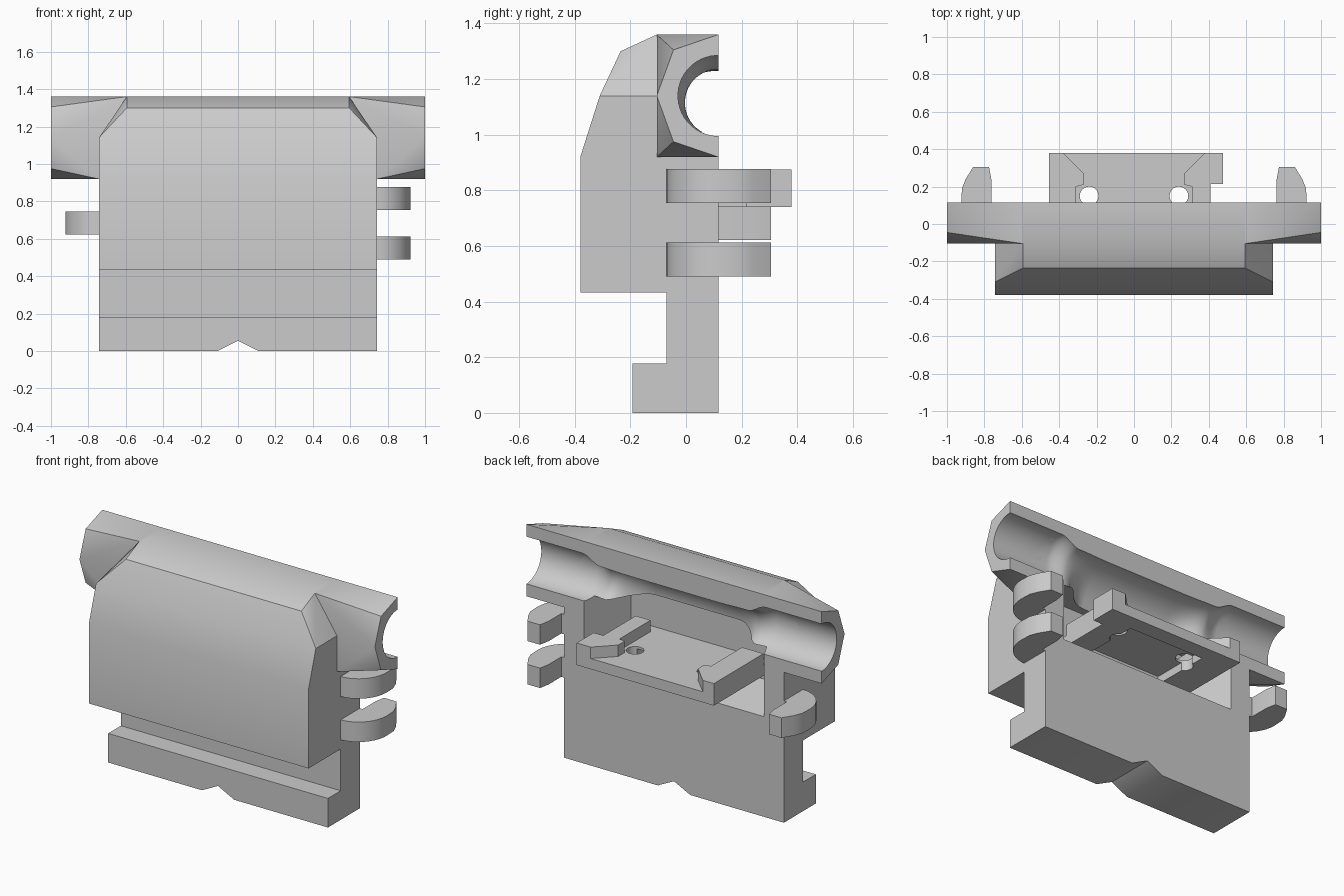
import bpy, bmesh, math

cube = bpy.data.objects.get("Cube")
if cube:
    bpy.data.objects.remove(cube)

grey = bpy.data.materials.new("plain grey")
grey.use_nodes = True
grey.diffuse_color = (0.6, 0.6, 0.6, 1)
grey.node_tree.nodes["Principled BSDF"].inputs["Base Color"].default_value = (0.6, 0.6, 0.6, 1)


def finish(name, bm):
    bmesh.ops.recalc_face_normals(bm, faces=bm.faces[:])
    mesh = bpy.data.meshes.new(name)
    bm.to_mesh(mesh)
    bm.free()
    mesh.materials.append(grey)
    ob = bpy.data.objects.new(name, mesh)
    bpy.context.collection.objects.link(ob)
    return ob


def hull(name, points):
    bm = bmesh.new()
    for p in points:
        bm.verts.new(p)
    bmesh.ops.convex_hull(bm, input=bm.verts[:])
    loose = [v for v in bm.verts if not v.link_faces]
    bmesh.ops.delete(bm, geom=loose, context='VERTS')
    bmesh.ops.dissolve_limit(bm, angle_limit=0.01, verts=bm.verts[:], edges=bm.edges[:])
    return finish(name, bm)


def box(name, x, y, z):
    return hull(name, [(a, b, c) for a in x for b in y for c in z])


def prism(name, outline, z0, z1):
    """Extrude a plan outline from z0 to z1."""
    bm = bmesh.new()
    face = bm.faces.new([bm.verts.new((x, y, z0)) for x, y in outline])
    out = bmesh.ops.extrude_face_region(bm, geom=[face])
    top = [v for v in out["geom"] if isinstance(v, bmesh.types.BMVert)]
    bmesh.ops.translate(bm, verts=top, vec=(0, 0, z1 - z0))
    return finish(name, bm)


def tube(name, stations, segments=48):
    """Loft circles standing across x; stations hold x, centre z and radius."""
    bm = bmesh.new()
    rings = []
    for x, cz, r in stations:
        angles = [math.tau * (i + 0.5) / segments for i in range(segments)]
        rings.append([bm.verts.new((x, BACK + r * math.cos(a), cz + r * math.sin(a))) for a in angles])
    for a, b in zip(rings, rings[1:]):
        for i in range(segments):
            j = (i + 1) % segments
            bm.faces.new((a[i], a[j], b[j], b[i]))
    bm.faces.new(rings[0])
    bm.faces.new(rings[-1])
    return finish(name, bm)


def ease(a, b, steps=7):
    """Smooth steps from station a up to, but not including, station b."""
    out = []
    for i in range(steps):
        t = i / steps
        s = t * t * (3 - 2 * t)
        out.append((a[0] + (b[0] - a[0]) * t, a[1] + (b[1] - a[1]) * s, a[2] + (b[2] - a[2]) * s))
    return out


def cut(target, *cutters):
    bpy.context.view_layer.objects.active = target
    for c in cutters:
        mod = target.modifiers.new("cut", 'BOOLEAN')
        mod.operation = 'DIFFERENCE'
        mod.solver = 'EXACT'
        mod.object = c
        bpy.ops.object.modifier_apply(modifier=mod.name)


BACK = 0.116     # rear split plane
HALF = 0.744     # half width of the body
NECK = 0.594     # half width at the top of the body

# Cutters: a bore that dips into a wider middle chamber
mouth, throat, chamber = (-0.62, 1.14, 0.145), (-0.5, 1.115, 0.12), (-0.28, 1.0, 0.23)
stations = [(-1.1, 1.14, 0.145)] + ease(mouth, throat) + ease(throat, chamber) + [chamber]
stations += [(-x, z, r) for x, z, r in reversed(stations)]
bore = tube("bore_cutter", stations)
pocket = hull("pocket_cutter", [(s * x, y, z) for s in (-1, 1) for x, y, z in (
    (0.615, 0.13, 0.61), (0.615, 0.13, 1.0), (0.49, -0.17, 0.68), (0.49, -0.17, 1.04))])
notch = hull("notch_cutter", [(x, y, z) for y in (-0.5, 0.5)
             for x, z in ((-0.15, -0.02), (0.15, -0.02), (0, 0.055))])

# Main body with chamfered shoulders
profile = [(HALF, -0.38, 0.433), (HALF, -0.38, 0.92), (HALF, -0.31, 1.14), (NECK, -0.235, 1.30),
           (NECK, -0.105, 1.36), (NECK, BACK, 1.36), (HALF, -0.105, 1.14), (HALF, BACK, 1.14),
           (HALF, BACK, 0.433)]
body = hull("body", [(s * x, y, z) for s in (-1, 1) for x, y, z in profile])
cut(body, bore, pocket)

# Lower wall and foot
wall = box("lower_wall", (-HALF, HALF), (-0.07, BACK), (0.178, 0.433))
foot = box("foot", (-HALF, HALF), (-0.193, BACK), (0, 0.178))
cut(foot, notch)

# Tapered pipe arms
arms = []
for side, s in (("left", 1), ("right", -1)):
    pts = [(NECK, -0.105, 1.36), (NECK, BACK, 1.36), (HALF, -0.105, 0.92), (HALF, BACK, 0.92),
           (1, BACK, 1.36), (1, -0.045, 1.305), (1, -0.105, 1.14), (1, -0.045, 0.975), (1, BACK, 0.92)]
    arm = hull(side + "_arm", [(s * x, y, z) for x, y, z in pts])
    cut(arm, bore, pocket)
    arms.append(arm)

# Side hooks: two on the left, one on the right
arc = [(0.74 + 0.183 * math.sin(a), 0.12 - 0.19 * math.cos(a))
       for a in [math.pi / 2 * i / 10 for i in range(11)]]
hook_plan = arc + [(0.92, 0.19), (0.9, 0.24), (0.86, 0.305), (0.775, 0.305), (0.763, 0.24),
                   (0.763, BACK), (0.74, BACK)]
hooks = []
for name, s, z0, z1 in (("left_lower_hook", 1, 0.49, 0.612), ("left_upper_hook", 1, 0.755, 0.877),
                        ("right_hook", -1, 0.622, 0.745)):
    hooks.append(prism(name, [(s * x, y) for x, y in hook_plan], z0, z1))

# Latch tray with raised ends
tray = box("latch_tray", (-0.455, 0.41), (-0.165, 0.38), (0.74, 0.805))
recess = box("recess_cutter", (-0.26, 0.26), (-0.1, 0.28), (0.7, 0.79))
cut(tray, recess)
wings = []
for side, s, edge in (("left", 1, 0.41), ("right", -1, 0.455)):
    plan = [(edge, -0.1), (edge, 0.38), (0.38, 0.38), (0.27, 0.27), (0.27, 0.21), (0.31, 0.2), (0.31, -0.1)]
    wings.append(prism(side + "_tray_end", [(s * x, y) for x, y in plan], 0.8, 0.875))
lug = box("tray_lug", (0.41, 0.475), (0.215, 0.38), (0.74, 0.875))

# Pin holes through the tray
pins = []
for s in (-1, 1):
    ring = [(s * 0.24 + 0.05 * math.cos(a), 0.15 + 0.05 * math.sin(a))
            for a in [math.tau * i / 24 for i in range(24)]]
    pins.append(prism("pin_cutter", ring, 0.6, 1.0))
cut(tray, *pins)

for c in [bore, pocket, notch, recess] + pins:
    bpy.data.objects.remove(c)

# Smooth shading with sharp edges kept
bpy.ops.object.select_all(action='DESELECT')
for ob in [body, wall, foot, tray, lug] + arms + hooks + wings:
    ob.select_set(True)
bpy.context.view_layer.objects.active = body
bpy.ops.object.shade_smooth_by_angle(angle=math.radians(30))
